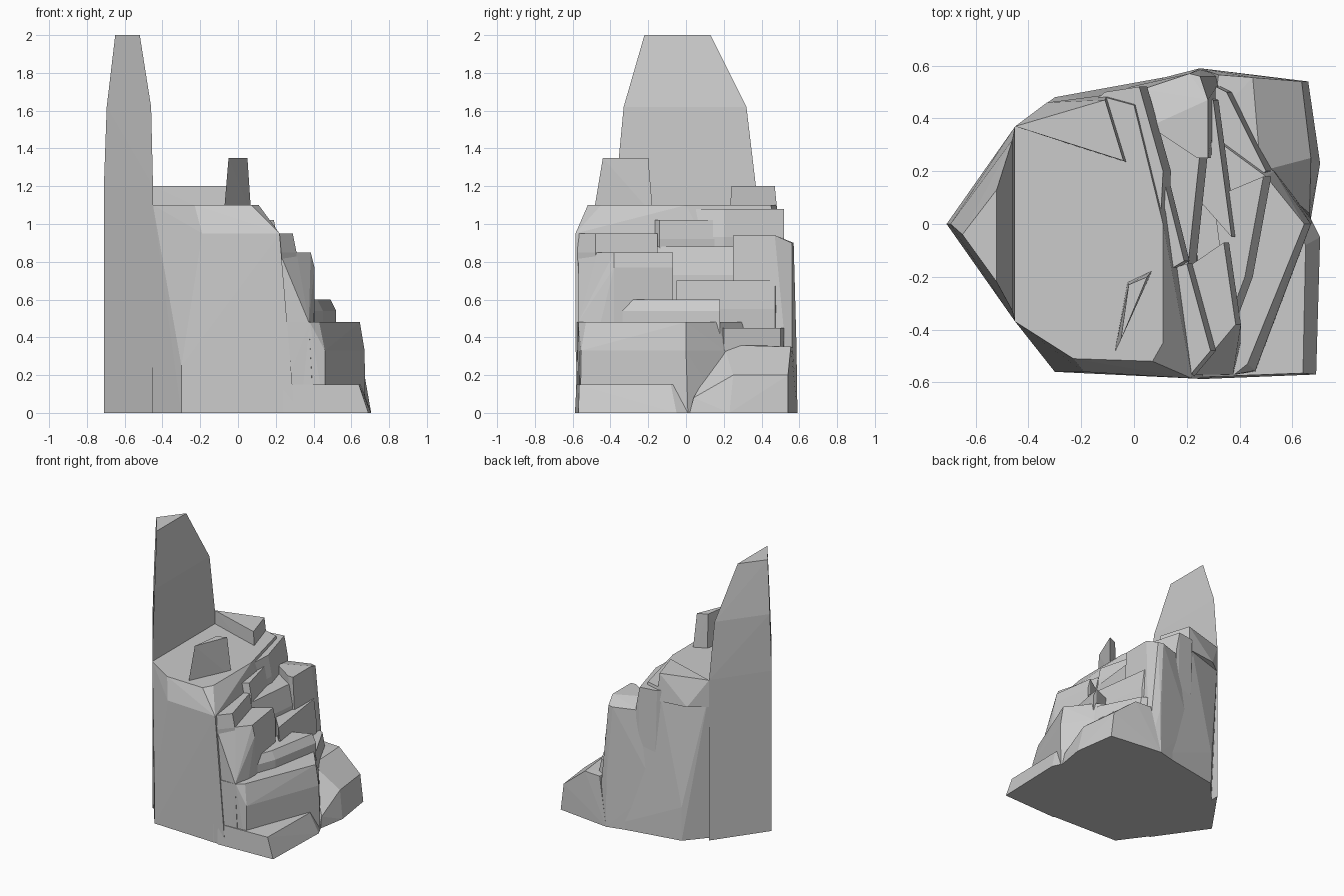
import bpy, bmesh

if "Cube" in bpy.data.objects:
    bpy.data.objects.remove(bpy.data.objects["Cube"])

parts = []


def hull(name, pts):
    """Faceted rock piece: convex hull of a few corner points."""
    bm = bmesh.new()
    for p in pts:
        bm.verts.new(p)
    r = bmesh.ops.convex_hull(bm, input=bm.verts[:])
    junk = {v for v in r["geom_interior"] + r["geom_unused"]
            if isinstance(v, bmesh.types.BMVert)}
    bmesh.ops.delete(bm, geom=list(junk), context='VERTS')
    bmesh.ops.dissolve_limit(bm, angle_limit=0.01, verts=bm.verts[:], edges=bm.edges[:])
    bmesh.ops.recalc_face_normals(bm, faces=bm.faces[:])
    me = bpy.data.meshes.new(name)
    bm.to_mesh(me)
    bm.free()
    ob = bpy.data.objects.new(name, me)
    bpy.context.scene.collection.objects.link(ob)
    parts.append(ob)


def at(z, *xy):
    return [(x, y, z) for x, y in xy]


def ledge(name, z, drop, flare, *xy, extra=()):
    """Step with a flat tread and a riser that flares toward +x."""
    low = [(x + flare, y) for x, y in xy]
    hull(name, at(z, *xy) + at(z - drop, *low) + at(0, *low) + list(extra))


# Main body with the sloping front shoulder
hull("cliff", at(1.1, (-.45, -.37), (-.23, -.51), (.07, -.52), (.11, -.45), (.11, 0),
                 (0, .45), (-.11, .48), (-.45, .37))
     + at(.95, (-.19, -.56), (.22, -.585))
     + at(.25, (-.3, -.56), (-.3, .48))
     + at(0, (-.71, 0), (-.3, -.56), (.3, -.583), (.25, .58), (-.3, .48)))

# Tall back spire
tri = ((-.71, 0), (-.45, -.37), (-.45, .37))
hull("spire", at(0, *tri) + at(1.2, *tri)
     + at(1.62, (-.695, 0), (-.46, -.33), (-.46, .32))
     + at(2, (-.65, -.04), (-.52, -.22), (-.52, .13)))

# Boulder and raised slab on the plateau
hull("boulder", at(1.35, (-.05, -.44), (-.02, -.23), (.05, -.2))
     + at(1.05, (-.075, -.49), (-.025, -.22), (.07, -.175)))
hull("slab", at(1.2, (-.45, .37), (-.11, .47), (-.04, .24))
     + at(1.0, (-.45, .37), (-.33, .46), (-.1, .49), (-.02, .23)))

# Upper steps
ledge("step_back_top", 1.08, .15, .03, (-.2, .42), (-.11, .5), (.02, .52), (.11, .2), (.1, 0))
ledge("step_mid_top", 1.02, .1, .02, (.05, .3), (.08, .3), (.19, -.14), (.09, -.2))
ledge("step_front_high", .95, .1, .02, (.05, -.2), (.08, -.55), (.21, -.575), (.29, -.48), (.2, -.15))
ledge("step_mid_high", .88, .15, .03, (.03, .45), (.25, .27), (.2, -.2), (.1, -.2))
hull("step_back_high", at(.94, (.06, .37), (.24, .25), (.28, .25), (.28, .47))
     + at(.9, (.03, .51), (.21, .57), (.25, .56))
     + at(.35, (.25, .585), (.31, .5), (.31, .25), (-.1, .5))
     + at(0, (.25, .59), (.34, .56), (.31, .25), (-.1, .5)))

# Middle steps
ledge("step_front_mid", .85, .08, .02, (.15, -.2), (.22, -.57), (.31, -.47), (.385, -.38), (.34, -.07),
      extra=at(.48, (.375, -.57)) + at(0, (.4, -.57)))
ledge("step_back_mid", .7, .15, .02, (.15, .2), (.22, .5), (.3, .47), (.37, -.05))
ledge("step_center", .6, .06, .03, (.3, .1), (.36, .12), (.49, .18), (.42, -.2), (.36, -.36))
ledge("step_back_wedge", .45, .15, .03, (.25, .3), (.31, .52), (.35, .5), (.5, .2), (.36, .1))

# Lower steps and ground ledges
hull("step_low", at(.48, (.2, -.58), (.38, -.57), (.43, -.53), (.645, 0), (.5, .18), (.2, .4))
     + at(.33, (.2, -.58), (.46, -.555), (.67, 0), (.53, .2))
     + at(0, (.2, -.58), (.46, -.56), (.675, .01), (.54, .21), (.2, .4)))
hull("ground_ledge_front", at(.15, (.24, -.58), (.64, -.565), (.65, -.08), (.6, .02))
     + at(0, (.24, -.588), (.69, -.57), (.705, -.05), (.67, .02), (.4, .02)))
hull("ground_ledge_back", at(.36, (.48, .2), (.3, .4)) + at(.35, (.32, .565), (.45, .555))
     + at(.2, (.635, .54), (.67, .25)) + at(.08, (.665, .04))
     + at(0, (.25, .59), (.66, .54), (.705, .23), (.67, .02), (.4, .1)))

# Fuse the pieces into one solid rock
body, rest = parts[0], parts[1:]
col = bpy.data.collections.new("pieces")
bpy.context.scene.collection.children.link(col)
for ob in rest:
    col.objects.link(ob)
mod = body.modifiers.new("union", 'BOOLEAN')
mod.operation = 'UNION'
mod.operand_type = 'COLLECTION'
mod.collection = col
mod.solver = 'EXACT'
dg = bpy.context.evaluated_depsgraph_get()
fused = bpy.data.meshes.new_from_object(body.evaluated_get(dg))
if len(fused.polygons) > 60:
    body.modifiers.clear()
    body.data = fused
    for ob in rest:
        bpy.data.objects.remove(ob)
else:
    body.modifiers.clear()
